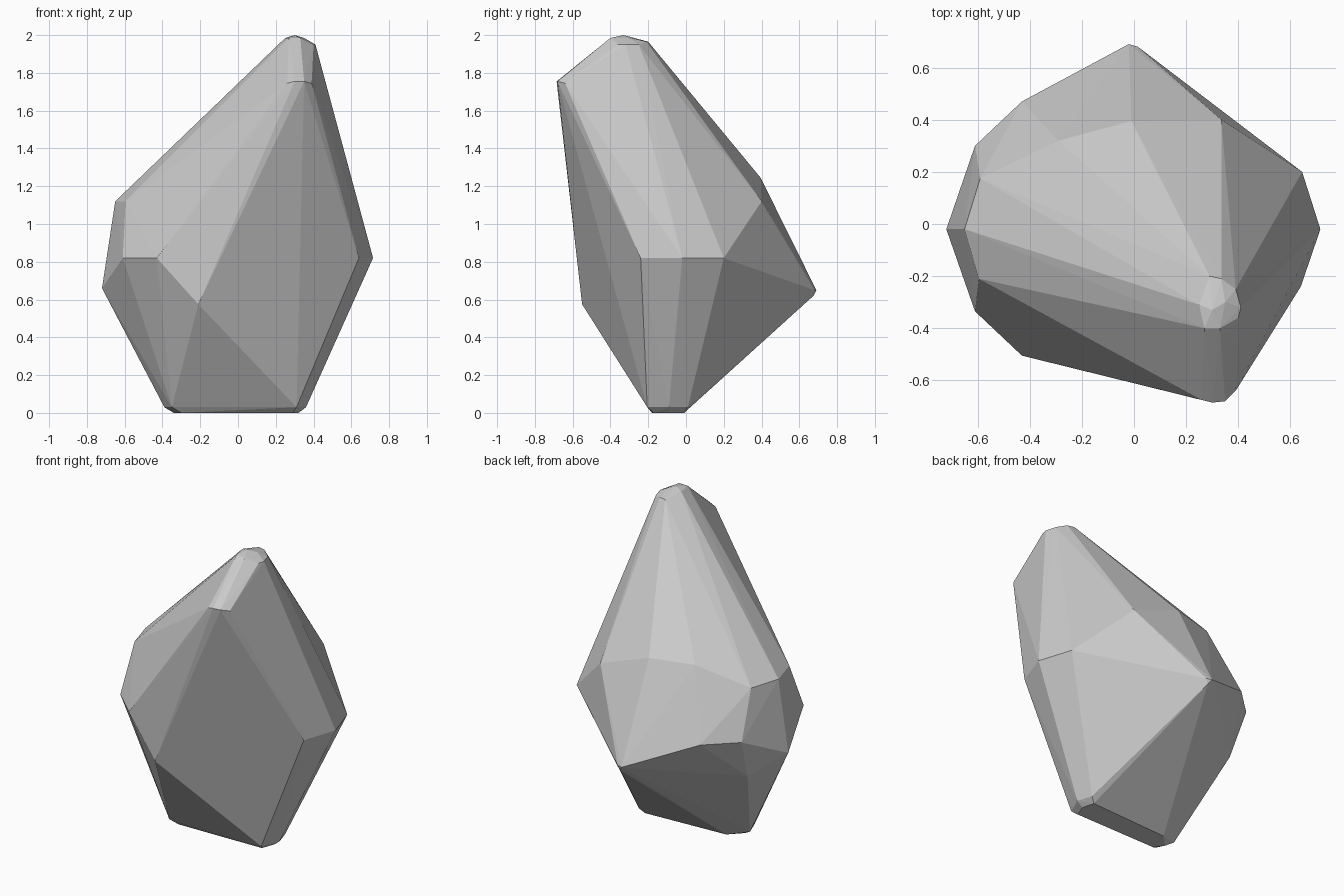
import bpy
import bmesh
from mathutils import Vector

default_cube = bpy.data.objects.get("Cube")
if default_cube:
    bpy.data.objects.remove(default_cube, do_unlink=True)


def make_material(name, colour):
    material = bpy.data.materials.new(name)
    material.use_nodes = True
    material.diffuse_color = colour
    shader = material.node_tree.nodes["Principled BSDF"]
    shader.inputs["Base Color"].default_value = colour
    shader.inputs["Roughness"].default_value = 0.8
    return material


def level(height, *corners):
    """Place a group of plan corners at a common height."""
    return [Vector((x, y, height)) for x, y in corners]


def make_stone(name, corners, material):
    """Wrap the corner groups in one flat-faced convex skin."""
    bm = bmesh.new()
    for corner in corners:
        bm.verts.new(corner)
    hull = bmesh.ops.convex_hull(bm, input=bm.verts[:], use_existing_faces=False)
    loose = {v for v in hull["geom_interior"] + hull["geom_unused"]
             if isinstance(v, bmesh.types.BMVert)}
    bmesh.ops.delete(bm, geom=list(loose), context="VERTS")
    bmesh.ops.recalc_face_normals(bm, faces=bm.faces[:])
    for face in bm.faces:
        face.smooth = False
    mesh = bpy.data.meshes.new(name)
    bm.to_mesh(mesh)
    bm.free()
    mesh.materials.append(material)
    stone = bpy.data.objects.new(name, mesh)
    bpy.context.scene.collection.objects.link(stone)
    return stone


# Worn tip, stepping down from its crown to the right shoulder
tip = (
    level(2.0, (0.3, -0.33))
    + level(1.985, (0.27, -0.4), (0.33, -0.4), (0.25, -0.31), (0.35, -0.3))
    + level(1.965, (0.29, -0.2), (0.335, -0.21))
    + level(1.95, (0.41, -0.32), (0.39, -0.25), (0.4, -0.36))
)

# Overhanging front brow
brow = (
    level(1.755, (0.3, -0.685), (0.35, -0.68))
    + level(1.745, (0.26, -0.675), (0.39, -0.64))
)

# Upper shoulders around the sides and back
shoulders = (
    level(1.245, (-0.01, 0.395), (-0.29, 0.32))
    + level(1.12, (0.335, 0.4), (-0.59, 0.175), (-0.65, -0.02), (-0.595, -0.21))
)

# Widest girdle
girdle = level(
    0.82,
    (-0.43, -0.505), (-0.61, -0.335), (-0.61, 0.3), (-0.43, 0.47),
    (0.645, 0.2), (0.715, -0.02), (0.64, -0.24),
)

# Rear spur and lower corners
spur = level(0.65, (-0.02, 0.69), (0.015, 0.68)) + level(0.62, (0, 0.675))
lower = (
    level(0.66, (-0.72, -0.02))
    + level(0.575, (-0.21, -0.55))
    + level(0.55, (-0.575, 0.19))
)

# Narrow foot with softened ends
foot = (
    level(0.03, (-0.39, -0.1), (-0.35, -0.205), (0.36, -0.09), (0.31, -0.205), (0.33, 0.01))
    + level(0, (-0.34, -0.12), (-0.3, -0.18), (-0.26, -0.04), (0.29, -0.17),
            (0.32, -0.09), (0.3, -0.01))
)

grey = make_material("stone_grey", (0.6, 0.6, 0.6, 1))
make_stone("faceted_rock", tip + brow + shoulders + girdle + spur + lower + foot, grey)
